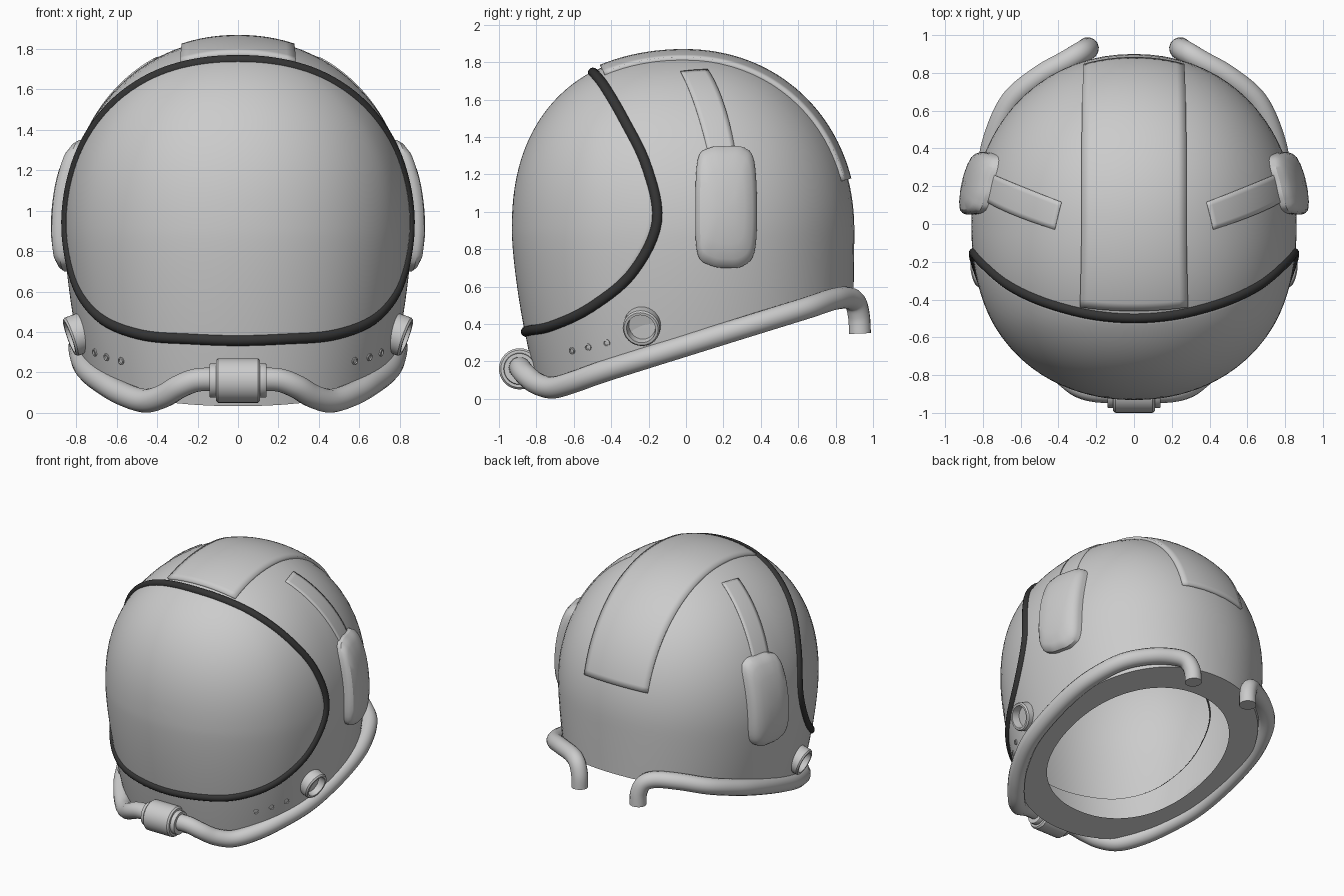
import bpy, bmesh, math
from mathutils import Vector

if "Cube" in bpy.data.objects:
    bpy.data.objects.remove(bpy.data.objects["Cube"])

C = Vector((0, 0, 0.9))          # centre that the whole surface is projected from
N = 128                          # columns around the helmet


# ---------- helmet surface ----------
def inside(p):
    x, y, z = p.x, p.y + 0.015, p.z
    e = 2.1 + 0.2 * min(max(-y / 0.5, 0), 1)       # fuller towards the front
    h = (max(z - 0.9, 0) / 0.953) ** e
    d = (max(0.9 - z, 0) / 0.9) ** 1.5
    a = 0.861 * (1 - 0.16 * d)
    b = 0.915 * (1 - (0.16 if y < 0 else 0.02) * d)
    return abs(x / a) ** 2.1 + abs(y / b) ** e + h < 1


def march(fn, hi=1.5):
    lo = 0.0
    for _ in range(24):
        m = (lo + hi) / 2
        lo, hi = (m, hi) if inside(fn(m)) else (lo, m)
    return fn(lo)


def project(p, scale=1.0):
    d = (p - C).normalized()
    return C + (march(lambda s: C + d * s) - C) * scale


def normal(p):
    e = 0.02
    u = Vector((0, 0, 1)).cross(p - C).normalized()
    v = (p - C).cross(u).normalized()
    return (project(p + u * e) - project(p - u * e)).cross(
        project(p + v * e) - project(p - v * e)).normalized()


# ---------- helpers ----------
def catmull(pts, n, closed=False):
    pts = [Vector(p) for p in pts]
    k, out = len(pts), []
    spans = k if closed else k - 1
    get = (lambda i: pts[i % k]) if closed else (lambda i: pts[min(max(i, 0), k - 1)])
    for j in range(n):
        u = j * spans / (n if closed else n - 1)
        i = min(int(u), spans - 1)
        t = u - i
        a, b, c, d = (get(i + o) for o in (-1, 0, 1, 2))
        out.append(0.5 * (2 * b + (c - a) * t + (2 * a - 5 * b + 4 * c - d) * t ** 2
                          + (3 * b - a - 3 * c + d) * t ** 3))
    return out


def loft(name, rows, wrap=True, loop=False, thick=0, mirror=False, angle=35):
    """Skin rows of points; solidify and mirror on request."""
    bm = bmesh.new()
    vs = [[bm.verts.new(p) for p in r] for r in rows]
    m = len(rows[0])
    for i in range(len(rows) if loop else len(rows) - 1):
        r0, r1 = vs[i], vs[(i + 1) % len(vs)]
        for j in range(m if wrap else m - 1):
            k = (j + 1) % m
            bm.faces.new((r0[j], r0[k], r1[k], r1[j]))
    bmesh.ops.remove_doubles(bm, verts=bm.verts, dist=1e-5)
    bmesh.ops.recalc_face_normals(bm, faces=bm.faces)
    me = bpy.data.meshes.new(name)
    bm.to_mesh(me)
    bm.free()
    ob = bpy.data.objects.new(name, me)
    bpy.context.collection.objects.link(ob)
    bpy.ops.object.select_all(action='DESELECT')
    ob.select_set(True)
    bpy.context.view_layer.objects.active = ob
    bpy.ops.object.shade_smooth_by_angle(angle=math.radians(angle))
    if thick:
        s = ob.modifiers.new("thickness", 'SOLIDIFY')
        s.thickness, s.offset = thick, 0
    if mirror:
        ob.modifiers.new("mirror", 'MIRROR')
    return ob


def lathe(name, at, axis, prof, mirror=False, n=32):
    q = axis.to_track_quat('Z', 'Y')
    rows = [[at + q @ Vector((r * math.cos(2 * math.pi * j / n),
                              r * math.sin(2 * math.pi * j / n), h)) for j in range(n)]
            for r, h in prof]
    return loft(name, rows, mirror=mirror)


def tube(name, pts, r, closed=False):
    cu = bpy.data.curves.new(name, 'CURVE')
    cu.dimensions = '3D'
    cu.bevel_depth, cu.bevel_resolution, cu.use_fill_caps = r, 5, True
    sp = cu.splines.new('POLY')
    sp.points.add(len(pts) - 1)
    for s, p in zip(sp.points, pts):
        s.co = (*p, 1)
    sp.use_cyclic_u = closed
    ob = bpy.data.objects.new(name, cu)
    bpy.context.collection.objects.link(ob)
    return ob


# ---------- visor outline and lower edge ----------
half = [(0, -.85, .362), (.24, -.81, .377), (.46, -.68, .415), (.67, -.48, .51),
        (.8, -.28, .68), (.848, -.155, .95), (.808, -.215, 1.25), (.665, -.345, 1.515),
        (.43, -.45, 1.695), (.21, -.495, 1.75), (0, -.51, 1.765)]
outline = half + [(-x, y, z) for x, y, z in half[-2:0:-1]]
rim = [project(p) for p in catmull(outline, N, True)]
base = []
for j in range(N):
    t = 2 * math.pi * j / N
    sx, cy = math.sin(t), -math.cos(t)
    base.append(march(lambda s: Vector((s * sx, s * cy, .255 + .28 * s * cy))))

# shell: outer skin, flat flange underneath, inner skin
rd = [(p - C).normalized() for p in rim]
bd = [(p - C).normalized() for p in base]


def row(t, scale):
    return [project(C + a.slerp(b, t), scale) for a, b in zip(rd, bd)]


mid = Vector((0, .04, .266))
rows = [row(i / 40, 1) for i in range(40)] + [base]
rows += [[mid + (p - mid) * .76 for p in base]]
rows += [row(t / 20, .96) for t in range(18, -1, -1)]
loft("helmet_shell", rows, loop=True)

# visor
front = Vector((0, -1, .12)).normalized()
loft("visor", [[project(C + front.slerp(d, i / 24), .995) for d in rd]
               for i in range(25)], thick=.012)

# dark seal around the visor
seal = tube("visor_seal", [C + (p - C) * .993 for p in rim], .028, True)
mat = bpy.data.materials.new("dark_rubber")
mat.diffuse_color = (.035, .035, .035, 1)
mat.use_nodes = True
mat.node_tree.nodes["Principled BSDF"].inputs["Base Color"].default_value = mat.diffuse_color
seal.data.materials.append(mat)

# raised panel over the crown
a0, a1 = math.atan2(.88, -.46), math.atan2(.275, .87)
rows = []
for i in range(41):
    a = a0 + (a1 - a0) * i / 40
    rows.append([project(C + Vector((x * .27 / 6, .9 * math.cos(a), .9 * math.sin(a))))
                 for x in range(-6, 7)])
loft("crown_panel", rows, wrap=False, thick=.034)

# side straps running up from the ear pods
q = [Vector(p) for p in ((.38, .115, 1.75), (.43, -.03, 1.77), (.76, .27, 1.25), (.79, .13, 1.25))]
rows = [[project(q[0].lerp(q[2], i / 20).lerp(q[1].lerp(q[3], i / 20), j / 6))
         for j in range(7)] for i in range(21)]
loft("side_strap", rows, wrap=False, thick=.012, mirror=True)

# ear pods: rounded plate following the shell
plate = [(.13, 1.343), (.22, 1.35), (.31, 1.343), (.365, 1.27), (.38, 1.0), (.365, .78),
         (.30, .708), (.22, .70), (.14, .71), (.063, .77), (.05, 1.0), (.063, 1.28)]
outer = catmull([(0, y, z) for y, z in plate], 60, True)
rows = []
for s, off in ((1, -.04), (1, .03), (.95, .05), (.85, .064), (.6, .072), (.3, .075), (0, .075)):
    r = []
    for p in outer:
        y, z = .215 + (p.y - .215) * s, 1.02 + (p.z - 1.02) * s
        r.append(march(lambda x: Vector((x, y, z))) + Vector((off, 0, 0)))
    rows.append(r)
loft("ear_pod", rows, mirror=True, angle=30)

# side sockets and small rivets
p = project(Vector((.77, -.23, .40)))
lathe("side_socket", p, Vector((.93, -.12, -.33)).normalized(),
      [(0, -.04), (.1, -.04), (.1, .045), (.092, .055), (.078, .055), (.072, 0), (0, 0)], True)
for i, co in enumerate(((.57, -.6, .265), (.64, -.515, .285), (.70, -.42, .305))):
    p = project(Vector(co))
    lathe(f"rivet_{i + 1}", p, normal(p), [(0, -.01), (.019, -.01), (.019, .006),
                                           (.013, .008), (.011, .002), (0, .002)], True, 16)

# hoses along the lower edge, ending in short pipes at the back
path = [(.08, -.89, .165), (.2, -.885, .163), (.29, -.86, .13), (.37, -.80, .083),
        (.46, -.715, .06), (.56, -.6, .09), (.65, -.46, .14), (.74, -.24, .21),
        (.775, 0, .285), (.775, .25, .363), (.74, .45, .425), (.65, .65, .487),
        (.5, .78, .53), (.36, .86, .54), (.285, .905, .515), (.25, .925, .44), (.245, .93, .35)]
for name, s in (("hose_right", 1), ("hose_left", -1)):
    tube(name, catmull([(s * x, y, z) for x, y, z in path], 110), .059)

# front connector joining the hoses
lathe("hose_connector", Vector((0, -.89, .16)), Vector((1, 0, 0)),
      [(0, -.14), (.082, -.14), (.085, -.135), (.085, -.11), (.1, -.11), (.11, -.098),
       (.11, .098), (.1, .11), (.085, .11), (.085, .135), (.082, .14), (0, .14)])
